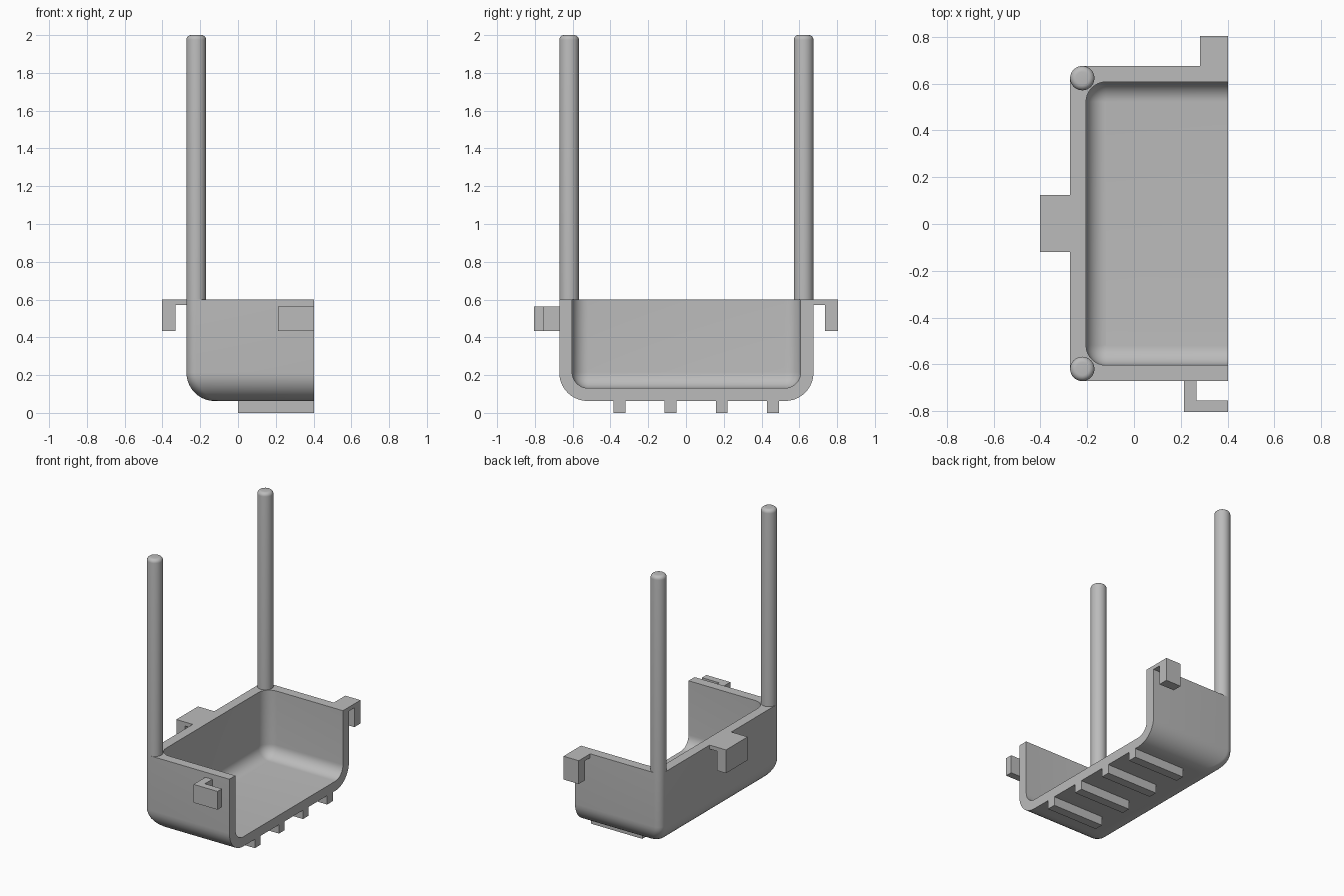
import bpy
import bmesh
import math

cube = bpy.data.objects.get("Cube")
if cube:
    bpy.data.objects.remove(cube, do_unlink=True)

grey = bpy.data.materials.new("plain grey")
grey.use_nodes = True
colour = (0.5, 0.5, 0.5, 1)
grey.diffuse_color = colour
grey.node_tree.nodes["Principled BSDF"].inputs["Base Color"].default_value = colour

OPEN_X = 0.402          # open side of the half tub
BACK_X = -0.273         # outer face of the long wall
MID_Y, HALF_Y = 0.002, 0.673
RIM, BASE = 0.6, 0.063
WALL = 0.068


def finish(name, bm, smooth=False):
    bmesh.ops.recalc_face_normals(bm, faces=bm.faces)
    mesh = bpy.data.meshes.new(name)
    bm.to_mesh(mesh)
    bm.free()
    mesh.materials.append(grey)
    obj = bpy.data.objects.new(name, mesh)
    bpy.context.collection.objects.link(obj)
    if smooth:
        bpy.ops.object.select_all(action="DESELECT")
        obj.select_set(True)
        bpy.context.view_layer.objects.active = obj
        bpy.ops.object.shade_smooth_by_angle(angle=math.radians(35))
    return obj


def prism(name, outline, axis, low, high):
    """Extrude a 2D outline along one axis; the outline uses the other two in order."""
    bm = bmesh.new()

    def place(p, depth):
        co = list(p)
        co.insert(axis, depth)
        return bm.verts.new(co)

    a = [place(p, low) for p in outline]
    b = [place(p, high) for p in outline]
    bm.faces.new(a)
    bm.faces.new(b[::-1])
    for i in range(len(a)):
        j = (i + 1) % len(a)
        bm.faces.new((a[i], a[j], b[j], b[i]))
    return finish(name, bm)


def u_loop(bm, inset, radius, z, steps=8):
    """Open U-shaped loop around the tub with two rounded corners."""
    x0, h = BACK_X + inset, HALF_Y - inset
    pts = [(OPEN_X, -h)]
    for i in range(steps + 1):
        a = math.pi / 2 * i / steps
        pts.append((x0 + radius * (1 - math.sin(a)), -h + radius * (1 - math.cos(a))))
    pts += [(x, -y) for x, y in reversed(pts)]
    return [bm.verts.new((x, MID_Y + y, z)) for x, y in pts]


# Half tub: inner floor, inner wall, rim, outer wall and outer base
def build_tub():
    bm = bmesh.new()
    steps, r_in, r_out, corner = 10, 0.085, 0.15, 0.052
    floor = BASE + WALL
    loops = []
    for i in range(steps + 1):
        a = math.pi / 2 * i / steps
        d = r_in * (1 - math.sin(a))
        loops.append(u_loop(bm, WALL + d, max(r_in - d, 0.001),
                            floor + r_in * (1 - math.cos(a))))
    loops.append(u_loop(bm, WALL, r_in, RIM))
    loops.append(u_loop(bm, 0, corner, RIM))
    for i in range(steps + 1):
        a = math.pi / 2 * i / steps
        loops.append(u_loop(bm, r_out * (1 - math.cos(a)), corner,
                            BASE + r_out * (1 - math.sin(a))))
    for p, q in zip(loops, loops[1:]):
        for i in range(len(p) - 1):
            bm.faces.new((p[i], p[i + 1], q[i + 1], q[i]))
    bm.faces.new(loops[0])
    bm.faces.new(loops[-1])
    # Cut face on the open side
    bm.faces.new([l[0] for l in loops] + [l[-1] for l in reversed(loops)])
    return finish("half_tub", bm, True)


# Post with a rounded tip
def build_post(name, x, y, r=0.052, tip=0.025, top=2.0):
    bm = bmesh.new()
    profile = [(r, RIM - 0.005)]
    for i in range(7):
        a = math.pi / 2 * i / 6
        profile.append((r - tip + tip * math.cos(a), top - tip + tip * math.sin(a)))
    n = 32
    rings = [[bm.verts.new((x + rad * math.cos(2 * math.pi * k / n),
                            y + rad * math.sin(2 * math.pi * k / n), z))
              for k in range(n)] for rad, z in profile]
    for p, q in zip(rings, rings[1:]):
        for k in range(n):
            m = (k + 1) % n
            bm.faces.new((p[k], p[m], q[m], q[k]))
    bm.faces.new(rings[0])
    bm.faces.new(rings[-1])
    return finish(name, bm, True)


def downward_hook(wall, step, far):
    """Hook outline: flat arm at rim height with a leg hanging at its far end."""
    under, foot = 0.572, 0.434
    return [(wall, RIM), (far, RIM), (far, foot), (step, foot), (step, under), (wall, under)]


build_tub()
for side, s in (("right", -1), ("left", 1)):
    build_post("post_front" if s < 0 else "post_back",
               BACK_X + 0.052, MID_Y + s * (HALF_Y - 0.052))

# Hooks on the long wall and on the back wall
prism("long_wall_hook", downward_hook(BACK_X, -0.332, -0.402), 1, -0.12, 0.124)
prism("back_hook", downward_hook(MID_Y + HALF_Y, 0.735, 0.804), 0, 0.282, OPEN_X)

# Sideways hook on the front wall
front = MID_Y - HALF_Y
prism("front_hook", [(0.213, front), (0.213, -0.804), (OPEN_X, -0.804), (OPEN_X, -0.754),
                     (0.267, -0.754), (0.267, front)], 2, 0.434, 0.564)

# Ribs under the base
for i in range(4):
    y = -0.384 + 0.271 * i
    prism("base_rib_%d" % (i + 1), [(0, y), (OPEN_X, y), (OPEN_X, y + 0.063), (0, y + 0.063)],
          2, 0, BASE)
